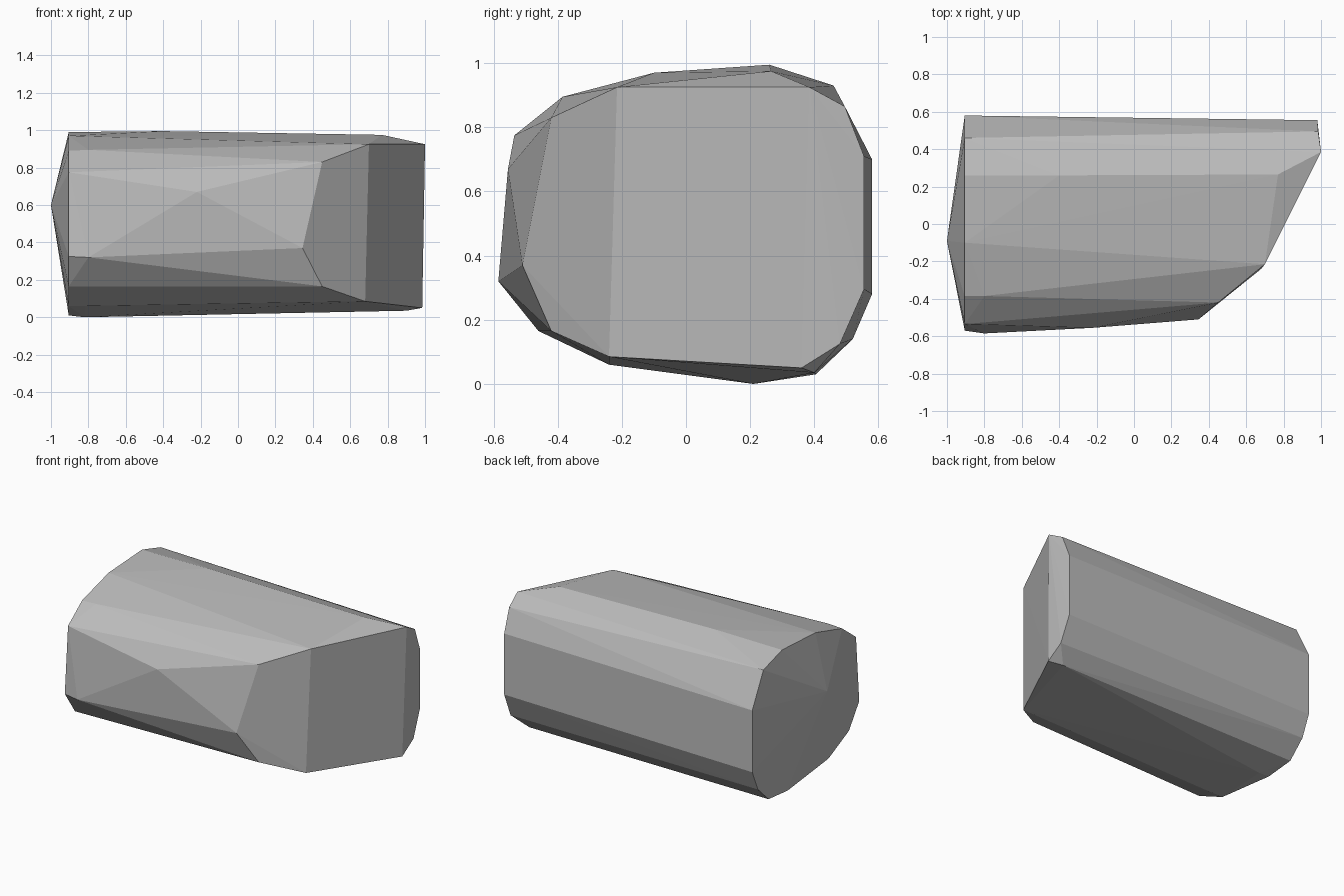
import bpy
import bmesh

default_cube = bpy.data.objects.get("Cube")
if default_cube:
    bpy.data.objects.remove(default_cube, do_unlink=True)


def make_material(name, colour):
    material = bpy.data.materials.new(name)
    material.use_nodes = True
    material.diffuse_color = colour
    shader = next(n for n in material.node_tree.nodes if n.type == "BSDF_PRINCIPLED")
    shader.inputs["Base Color"].default_value = colour
    return material


def make_hull(name, points, material):
    """Wrap a faceted convex stone around its corner points."""
    bm = bmesh.new()
    for point in points:
        bm.verts.new(point)
    hull = bmesh.ops.convex_hull(bm, input=bm.verts)
    loose = {g for g in hull["geom_interior"] + hull["geom_unused"]
             if isinstance(g, bmesh.types.BMVert)}
    bmesh.ops.delete(bm, geom=list(loose), context="VERTS")
    bmesh.ops.recalc_face_normals(bm, faces=bm.faces)
    mesh = bpy.data.meshes.new(name)
    bm.to_mesh(mesh)
    bm.free()
    mesh.materials.append(material)
    stone = bpy.data.objects.new(name, mesh)
    bpy.context.collection.objects.link(stone)
    return stone


# Blunt end: cross-section (y, z) with a shallow point beyond it
blunt_x = -0.905
blunt_section = [
    (-0.57, 0.325), (-0.46, 0.165), (-0.24, 0.06), (0.2, 0.01),
    (0.405, 0.03), (0.52, 0.14), (0.58, 0.28), (0.58, 0.7),
    (0.46, 0.93), (0.26, 0.99), (-0.1, 0.97), (-0.385, 0.89),
    (-0.535, 0.775),
]
blunt_end = [(blunt_x, y, z) for y, z in blunt_section]
blunt_tip = [(-1.0, -0.09, 0.6)]

# Slanted end: corners around the two oblique cuts
slanted_end = [
    (0.345, -0.51, 0.37), (0.45, -0.42, 0.165), (0.45, -0.42, 0.83),
    (0.68, -0.24, 0.085), (0.7, -0.215, 0.925),
    (0.985, 0.36, 0.05), (1.0, 0.385, 0.925),
    (0.985, 0.48, 0.125), (0.985, 0.495, 0.865),
    (0.98, 0.555, 0.295), (0.98, 0.555, 0.71),
]

# Chipped corners along the front, top and underside
body_corners = [
    (-0.8, -0.585, 0.32), (-0.8, -0.385, 0.895), (-0.22, -0.555, 0.67),
    (-0.82, -0.24, 0.06), (-0.82, 0.21, 0.0), (0.9, 0.4, 0.035),
    (-0.4, 0.26, 0.995), (0.77, 0.265, 0.975),
]

stone_grey = make_material("stone grey", (0.5, 0.5, 0.5, 1.0))
make_hull("stone_block", blunt_end + blunt_tip + slanted_end + body_corners, stone_grey)
